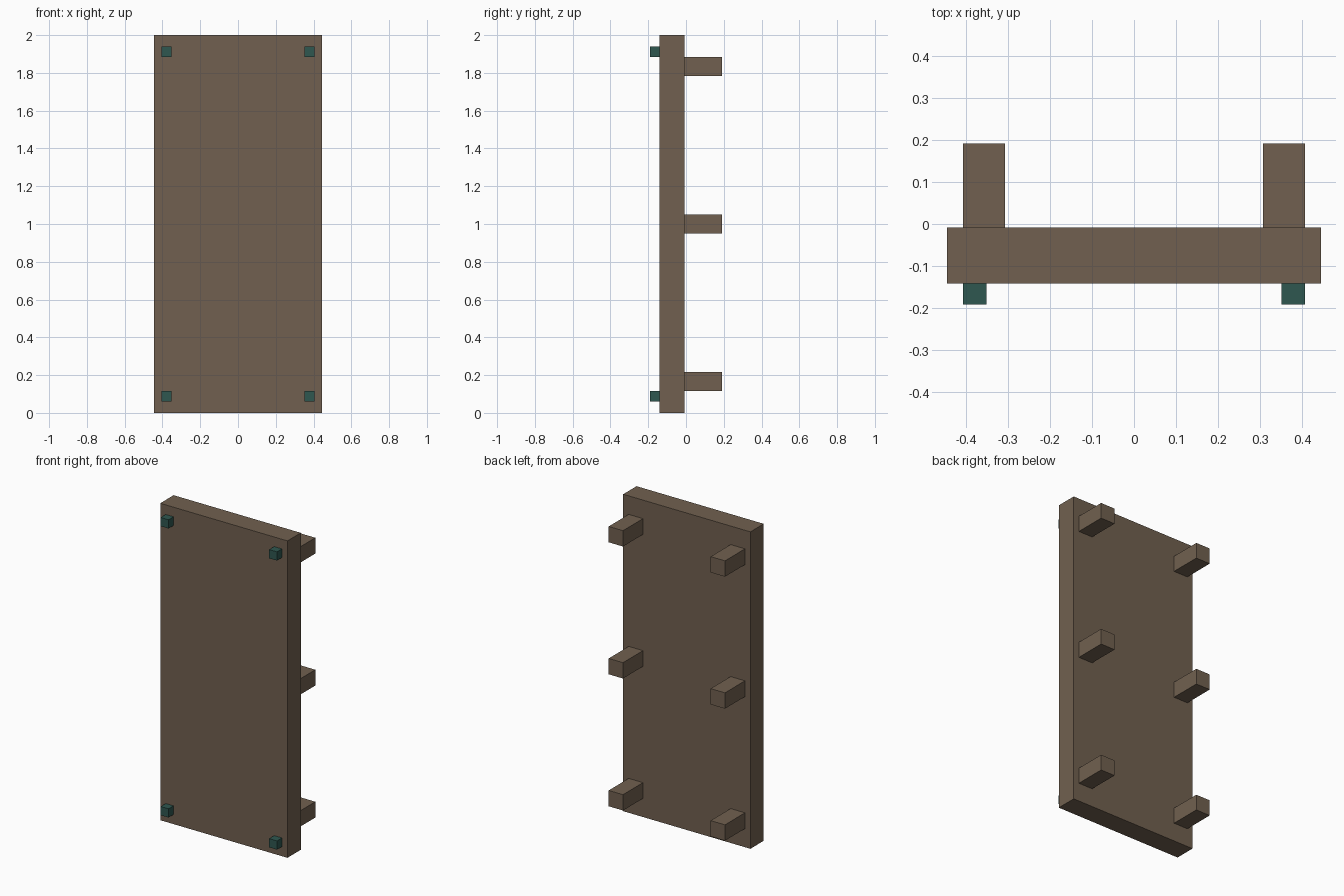
import bpy

if "Cube" in bpy.data.objects:
    bpy.data.objects.remove(bpy.data.objects["Cube"])


def material(name, color):
    mat = bpy.data.materials.new(name)
    mat.diffuse_color = (*color, 1)
    mat.use_nodes = True
    mat.node_tree.nodes["Principled BSDF"].inputs["Base Color"].default_value = mat.diffuse_color
    return mat


def box(name, x, y, z, mat):
    """Box spanning the (min, max) range given on each axis."""
    spans = (x, y, z)
    bpy.ops.mesh.primitive_cube_add(size=1, location=[(a + b) / 2 for a, b in spans])
    obj = bpy.context.object
    obj.name = name
    obj.scale = [b - a for a, b in spans]
    bpy.ops.object.transform_apply(location=False, rotation=False, scale=True)
    obj.data.materials.append(mat)
    return obj


brown = material("brown", (0.165, 0.118, 0.08))
green = material("dark_green", (0.028, 0.095, 0.08))

FRONT, BACK = -0.141, -0.008

# Main upright slab
box("panel", (-0.444, 0.444), (FRONT, BACK), (0, 2), brown)

for side, sx in (("left", -1), ("right", 1)):
    # Three support blocks per side on the back
    for level, z in (("lower", 0.167), ("middle", 1.0), ("upper", 1.833)):
        xs = sorted((sx * 0.306, sx * 0.406))
        box(f"back_support_{level}_{side}", xs, (BACK, 0.191), (z - 0.05, z + 0.05), brown)

    # Small corner studs on the front
    for level, z in (("lower", 0.088), ("upper", 1.912)):
        xs = sorted((sx * 0.351, sx * 0.406))
        box(f"front_stud_{level}_{side}", xs, (-0.191, FRONT), (z - 0.0275, z + 0.0275), green)
